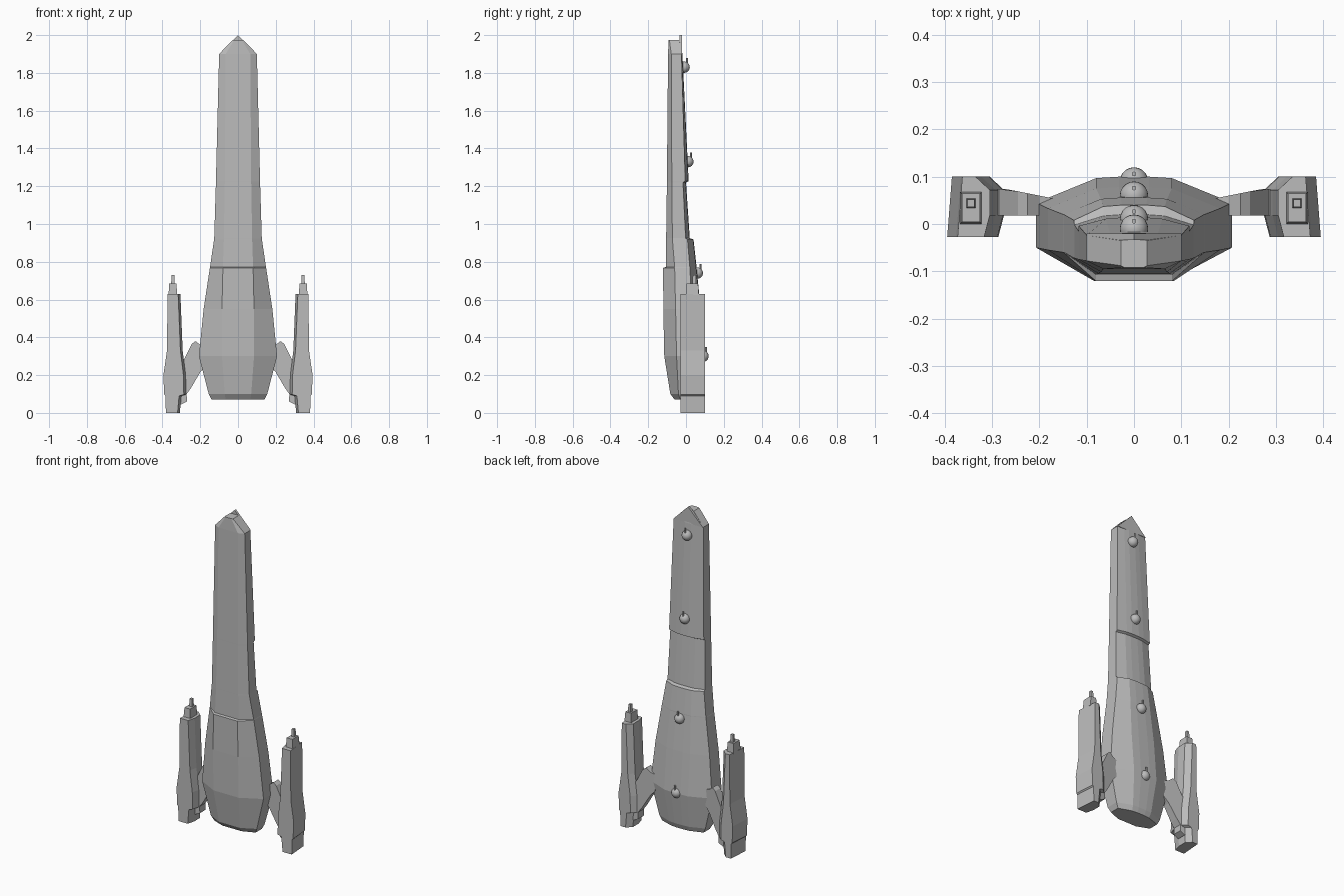
import bpy, bmesh, math

if "Cube" in bpy.data.objects:
    bpy.data.objects.remove(bpy.data.objects["Cube"])

grey = bpy.data.materials.new("hull_grey")
grey.diffuse_color = (0.5, 0.5, 0.5, 1)
grey.use_nodes = True
grey.node_tree.nodes["Principled BSDF"].inputs["Base Color"].default_value = grey.diffuse_color


def finish(bm, name):
    bmesh.ops.recalc_face_normals(bm, faces=bm.faces[:])
    me = bpy.data.meshes.new(name)
    bm.to_mesh(me)
    bm.free()
    me.materials.append(grey)
    ob = bpy.data.objects.new(name, me)
    bpy.context.collection.objects.link(ob)
    return ob


def loft(name, rings):
    """Skin a list of closed 3D rings and cap both ends."""
    bm = bmesh.new()
    vs = [[bm.verts.new(p) for p in r] for r in rings]
    n = len(vs[0])
    for a, b in zip(vs, vs[1:]):
        for i in range(n):
            j = (i + 1) % n
            bm.faces.new((a[i], a[j], b[j], b[i]))
    bm.faces.new(vs[0])
    bm.faces.new(vs[-1])
    return finish(bm, name)


# Hull sections: z, half width, belly half, back half, belly y, side y low, side y high, back y
sections = [
    (.07, .140, .065, .060, -.060, -.030, .030, .060),
    (.10, .155, .070, .065, -.083, -.040, .035, .072),
    (.30, .207, .085, .080, -.115, -.050, .045, .100),
    (.55, .182, .085, .080, -.120, -.055, .033, .078),
    (.768, .149, .080, .070, -.121, -.060, .020, .056),
    (.772, .148, .080, .070, -.107, -.060, .020, .056),
    (.918, .127, .075, .065, -.105, -.072, .008, .040),
    (.925, .126, .075, .065, -.105, -.072, -.002, .020),
    (1.22, .117, .070, .060, -.101, -.075, -.016, .000),
    (1.227, .117, .070, .060, -.101, -.075, -.004, .014),
    (1.90, .100, .065, .050, -.095, -.078, -.024, -.019),
    (1.975, .028, .020, .015, -.092, -.088, -.035, -.030),
]
rings = []
for z, w, wb, wt, yb, y0, y1, yt in sections:
    half = [(wb, yb), (w, y0), (w, y1), (wt, yt - .003), (wt * .4, yt)]
    rings.append([(x, y, z) for x, y in half] + [(-x, y, z) for x, y in reversed(half)])
loft("hull", rings)

# Pointed lip at the tip of the nose
tip = [(-.10, 1.9), (.10, 1.9), (0, 2.0)]
loft("nose_lip", [[(x, y, z) for x, z in tip] for y in (-.034, -.020)])


def box_taper(name, x0, x1, y0, y1, z0, z1, t=0.0):
    def ring(z, d):
        return [(x0 + d, y0 + d, z), (x1 - d, y0 + d, z), (x1 - d, y1 - d, z), (x0 + d, y1 - d, z)]
    return loft(name, [ring(z0, 0), ring(z1, t)])


# Side engines and struts, built on the right and mirrored
engine = [(0, .308, .382), (.09, .300, .384), (.097, .275, .391), (.20, .277, .395),
          (.33, .293, .376), (.63, .305, .373)]
strut = [(.17, .35), (.20, .36), (.225, .38), (.245, .365), (.285, .285), (.32, .285),
         (.32, .045), (.30, .045), (.27, .06), (.272, .10), (.25, .13), (.20, .215), (.17, .25)]
parts = [
    loft("engine", [[(o, -.028, z), (o - .01, .1, z), (i + .03, .1, z),
                     (i, .072, z), (i, .018, z), (i + .012, -.028, z)] for z, i, o in engine]),
    loft("strut", [[(x, .018, z) for x, z in strut],
                   [(x, .058 + .2 * (min(x, .27) - .19), z) for x, z in strut]]),
    box_taper("engine_cap", .322, .368, 0, .068, .625, .685, .004),
    box_taper("engine_spike", .335, .354, .034, .054, .68, .73, .002),
]
for ob in parts:
    m = ob.modifiers.new("mirror", 'MIRROR')
    empty_axis = (True, False, False)
    m.use_axis = empty_axis
    m.use_mirror_merge = False

# Ball domes with a small pin along the back
for k, (z, y) in enumerate([(.30, .090), (.74, .060), (1.33, .010), (1.83, -.010)]):
    bpy.ops.mesh.primitive_uv_sphere_add(segments=20, ring_count=12, radius=.03, location=(0, y, z))
    ball = bpy.context.object
    ball.name = "dome_%d" % (k + 1)
    ball.data.materials.append(grey)
    bpy.ops.object.shade_smooth()
    bpy.ops.mesh.primitive_cylinder_add(vertices=10, radius=.005, depth=.03,
                                        location=(0, y + .016, z + .033))
    pin = bpy.context.object
    pin.name = "dome_pin_%d" % (k + 1)
    pin.data.materials.append(grey)
